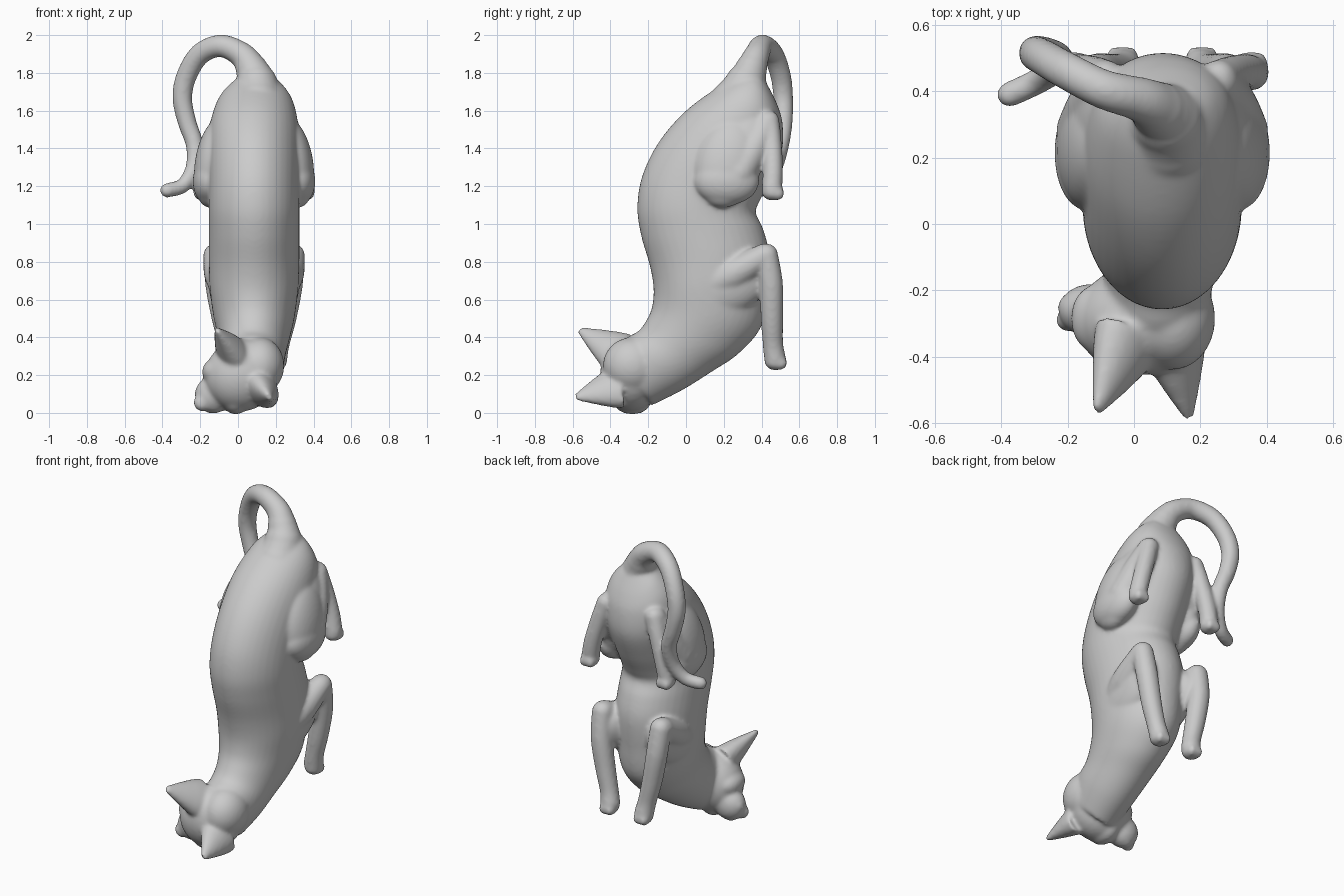
import bpy, bmesh, math
from mathutils import Vector, Matrix, Euler

CX = 0.085          # symmetry plane of the torso
bm = bmesh.new()    # all volumes are collected here, then fused into one skin


def resample(rows, n=6):
    """Catmull-Rom interpolation of rows of numbers."""
    out = []
    for i in range(len(rows) - 1):
        a, b = rows[max(i - 1, 0)], rows[i]
        c, d = rows[i + 1], rows[min(i + 2, len(rows) - 1)]
        for k in range(n):
            t = k / n
            out.append([0.5 * (2 * q + (r - p) * t + (2 * p - 5 * q + 4 * r - s) * t * t
                               + (3 * q - p - 3 * r + s) * t ** 3)
                        for p, q, r, s in zip(a, b, c, d)])
    out.append(list(rows[-1]))
    return out


def loft(rings, sides=32):
    """Closed skin through elliptical rings given as (center, axis_u, axis_v)."""
    loops = []
    for c, u, v in rings:
        angles = [2 * math.pi * k / sides for k in range(sides)]
        loops.append([bm.verts.new(c + u * math.cos(a) + v * math.sin(a)) for a in angles])
    for a, b in zip(loops, loops[1:]):
        for k in range(sides):
            j = (k + 1) % sides
            bm.faces.new((a[k], a[j], b[j], b[k]))
    bm.faces.new(loops[0][::-1])
    bm.faces.new(loops[-1])


def ball(center, radii, rot=None):
    m = Matrix.Translation(center)
    if rot is not None:
        m = m @ rot.to_4x4()
    bmesh.ops.create_uvsphere(bm, u_segments=32, v_segments=20, radius=1,
                              matrix=m @ Matrix.Diagonal((*radii, 1)))


def tube(points, ref, n=6):
    """Round tube through (x, y, z, radius) points with rounded joints."""
    rows = resample(points, n)
    pos = [Vector(r[:3]) for r in rows]
    rings = []
    for i, p in enumerate(pos):
        t = (pos[min(i + 1, len(pos) - 1)] - pos[max(i - 1, 0)]).normalized()
        u = t.cross(ref).normalized()
        rings.append((p, u * rows[i][3], t.cross(u) * rows[i][3]))
    loft(rings, 20)
    for x, y, z, r in points:
        ball((x, y, z), (r, r, r))


# Torso and neck: back y, z / belly y, z / centre x / half width
torso = [
    (0.35, 1.80, 0.43, 1.74, 0.10, 0.08),
    (0.28, 1.785, 0.48, 1.64, 0.095, 0.15),
    (0.17, 1.725, 0.51, 1.54, 0.09, 0.205),
    (0.00, 1.60, 0.51, 1.40, 0.085, 0.237),
    (-0.14, 1.44, 0.45, 1.24, 0.085, 0.242),
    (-0.23, 1.26, 0.39, 1.12, 0.085, 0.24),
    (-0.258, 1.09, 0.37, 1.06, 0.085, 0.24),
    (-0.238, 0.94, 0.41, 0.97, 0.085, 0.24),
    (-0.192, 0.78, 0.44, 0.84, 0.085, 0.24),
    (-0.172, 0.66, 0.43, 0.66, 0.085, 0.235),
    (-0.18, 0.56, 0.40, 0.46, 0.085, 0.215),
    (-0.21, 0.49, 0.28, 0.315, 0.085, 0.19),
    (-0.25, 0.435, 0.14, 0.22, 0.08, 0.175),
    (-0.31, 0.40, -0.02, 0.12, 0.075, 0.165),
    (-0.37, 0.34, -0.18, 0.04, 0.06, 0.15),
]
rings = []
for by, bz, fy, fz, x, w in resample(torso):
    back, belly = Vector((x, by, bz)), Vector((x, fy, fz))
    rings.append(((back + belly) / 2, (back - belly) / 2, Vector((w, 0, 0))))
loft(rings, 40)

# Head, turned so that its crown points to -y and its face to -x and down
head = Vector((0.02, -0.29, 0.2))
fwd, up = Vector((-0.82, 0, -0.57)).normalized(), Vector((0, -1, 0))
lat = up.cross(fwd)
basis = Matrix((fwd, lat, up)).transposed()


def on_head(f, l, u):
    return head + fwd * f + lat * l + up * u


ball(head, (0.2, 0.19, 0.165), basis)
ball((0.115, -0.285, 0.25), (0.13, 0.155, 0.15))                # nape
ball(on_head(0.18, 0, -0.03), (0.1, 0.1, 0.08), basis)          # muzzle
ball(on_head(0.262, 0, 0.0), (0.04, 0.045, 0.035), basis)       # nose
for s in (-1, 1):
    ball(on_head(0.22, s * 0.035, -0.04), (0.05, 0.05, 0.045), basis)   # whisker pads
    ball(on_head(0.105, s * 0.095, -0.005), (0.07, 0.07, 0.1), basis)   # cheeks

# Ears: flattened cones
for base, tip in (((-0.025, -0.35, 0.315), (-0.112, -0.565, 0.44)),
                  ((0.12, -0.36, 0.135), (0.166, -0.585, 0.083))):
    base, tip = Vector(base), Vector(tip)
    axis = (tip - base).normalized()
    wide = (lat - axis * lat.dot(axis)).normalized()
    thin = axis.cross(wide)
    loft([(base.lerp(tip, t), wide * w, thin * w * 0.65)
          for t, w in ((0, 0.13), (0.25, 0.108), (0.5, 0.08), (0.8, 0.044), (1, 0.02))], 20)

# Tail: hooks over to -x and hangs down
tube([(0.105, 0.26, 1.63, 0.14), (0.10, 0.315, 1.74, 0.11), (0.072, 0.345, 1.82, 0.085),
      (0.02, 0.375, 1.895, 0.068),
      (-0.09, 0.405, 1.943, 0.06), (-0.20, 0.46, 1.90, 0.057), (-0.27, 0.50, 1.79, 0.055),
      (-0.295, 0.515, 1.67, 0.053), (-0.27, 0.515, 1.54, 0.05), (-0.23, 0.50, 1.42, 0.047),
      (-0.235, 0.47, 1.30, 0.043), (-0.29, 0.43, 1.205, 0.04), (-0.375, 0.39, 1.178, 0.039)],
     Vector((0, 1, 0)))


def leg_tube(points, s):
    tube([(CX + s * x, y, z, r) for x, y, z, r in points], Vector((1, 0, 0)), 5)


def paw(x, y, z, s):
    ball((CX + s * x, y, z), (0.055, 0.06, 0.045))
    for k in (-1, 0, 1):
        ball((CX + s * x + k * 0.025, y + 0.025, z - 0.008), (0.024, 0.035, 0.034))


for s in (-1, 1):
    # Hind leg: thigh, folded shin, foot hanging from the hock
    ball((CX + s * 0.205, 0.225, 1.325), (0.108, 0.178, 0.245),
         Euler((math.radians(-14), math.radians(-9 * s), 0)).to_matrix())
    ball((CX + s * 0.235, 0.215, 1.225), (0.09, 0.172, 0.125))
    ball((CX + s * 0.17, 0.30, 1.42), (0.1, 0.15, 0.24),
         Euler((math.radians(-20), math.radians(-15 * s), 0)).to_matrix())
    leg_tube([(0.23, 0.28, 1.27, 0.09), (0.205, 0.36, 1.40, 0.08), (0.17, 0.43, 1.54, 0.06)], s)
    leg_tube([(0.17, 0.44, 1.545, 0.055), (0.21, 0.455, 1.42, 0.053),
              (0.25, 0.46, 1.28, 0.053), (0.268, 0.455, 1.19, 0.054)], s)
    paw(0.268, 0.46, 1.168, s)
    # Front leg: shoulder, upper arm, forearm, paw
    ball((CX + s * 0.145, 0.22, 0.69), (0.095, 0.25, 0.17),
         Euler((math.radians(28), 0, 0)).to_matrix())
    leg_tube([(0.13, 0.10, 0.66, 0.09), (0.175, 0.25, 0.735, 0.09), (0.205, 0.41, 0.83, 0.065)], s)
    leg_tube([(0.205, 0.425, 0.835, 0.063), (0.195, 0.45, 0.68, 0.064), (0.165, 0.455, 0.50, 0.06),
              (0.135, 0.46, 0.37, 0.055), (0.12, 0.47, 0.295, 0.058)], s)
    paw(0.12, 0.475, 0.27, s)

# Fuse everything into one smooth skin
bmesh.ops.recalc_face_normals(bm, faces=bm.faces)
mesh = bpy.data.meshes.new("cat_body")
bm.to_mesh(mesh)
bm.free()
cat = bpy.data.objects.new("cat_body", mesh)
bpy.context.collection.objects.link(cat)
fuse = cat.modifiers.new("fuse", 'REMESH')
fuse.mode = 'VOXEL'
fuse.voxel_size = 0.01
fuse.use_smooth_shade = True
blend = cat.modifiers.new("blend", 'SMOOTH')
blend.factor = 0.5
blend.iterations = 14
